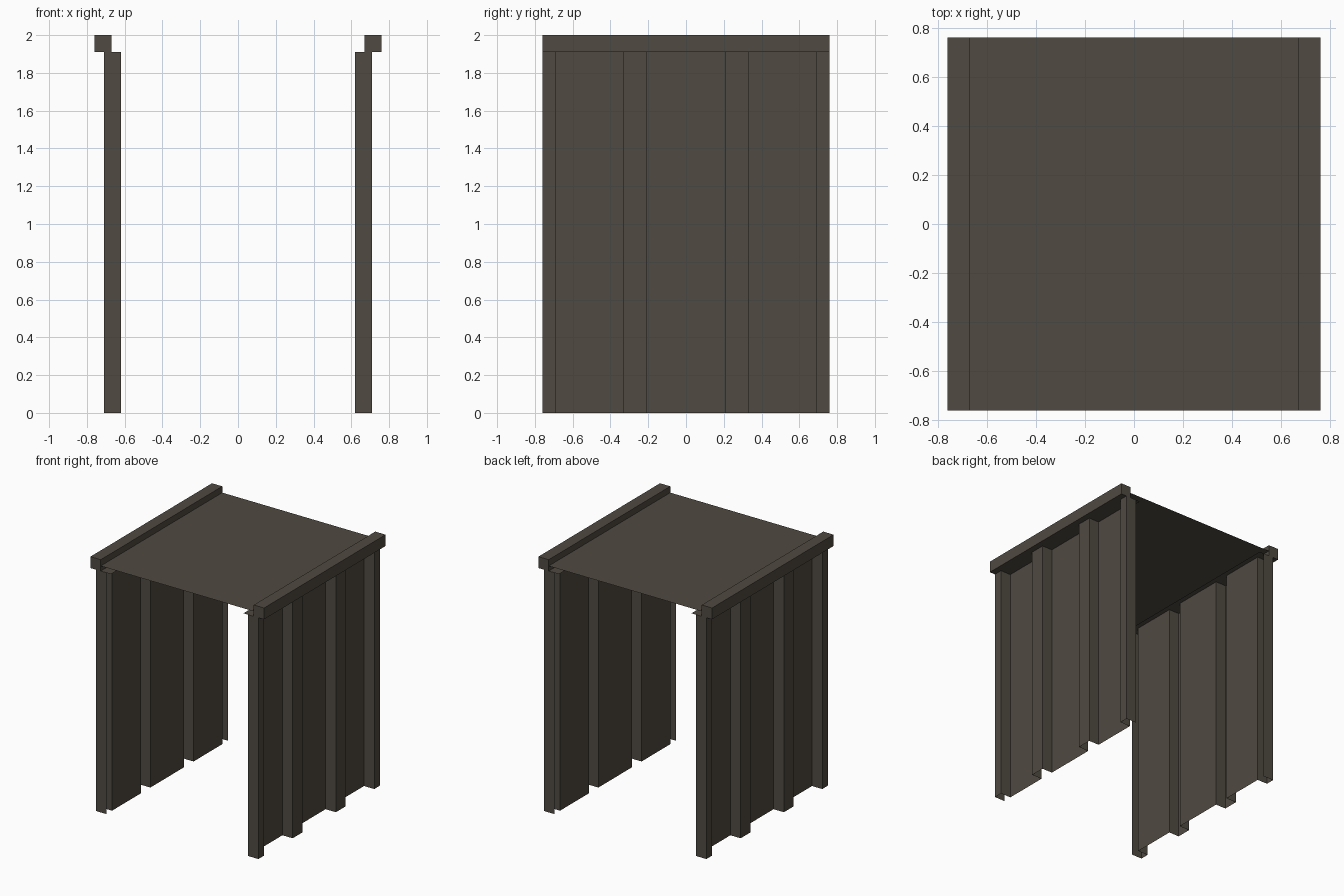
import bpy, bmesh

if "Cube" in bpy.data.objects:
    bpy.data.objects.remove(bpy.data.objects["Cube"])

# one dark weathered metal colour
metal = bpy.data.materials.new("dark grey brown metal")
metal.diffuse_color = (0.08, 0.069, 0.054, 1)
metal.use_nodes = True
metal.node_tree.nodes["Principled BSDF"].inputs["Base Color"].default_value = metal.diffuse_color

HALF = 0.76        # half depth and half width
RAIL_Z = 1.91      # underside of rails


def finish(name, bm):
    mesh = bpy.data.meshes.new(name)
    bm.to_mesh(mesh)
    bm.free()
    mesh.materials.append(metal)
    obj = bpy.data.objects.new(name, mesh)
    bpy.context.collection.objects.link(obj)
    return obj


def sheet(name, x0, x1, z):
    """Thin horizontal plate running the full depth."""
    bm = bmesh.new()
    bm.faces.new([bm.verts.new(p) for p in
                  ((x0, -HALF, z), (x1, -HALF, z), (x1, HALF, z), (x0, HALF, z))])
    return finish(name, bm)


def wall(name, side):
    """Corrugated sheet: a square-wave profile extruded upwards."""
    inner, outer = 0.62, 0.71
    xs, level = [(inner, -HALF)], inner
    for y in (-HALF, -0.69, -0.33, -0.21, 0.21, 0.33, 0.69, HALF):
        if xs[-1] != (level, y):
            xs.append((level, y))
        level = outer if level == inner else inner
        xs.append((level, y))
    bm = bmesh.new()
    low = [bm.verts.new((side * x, y, 0)) for x, y in xs]
    high = [bm.verts.new((side * x, y, RAIL_Z)) for x, y in xs]
    for i in range(len(xs) - 1):
        quad = [low[i], low[i + 1], high[i + 1], high[i]]
        bm.faces.new(quad if side > 0 else quad[::-1])
    return finish(name, bm)


def rail(name, side):
    """Square beam along the top edge."""
    bm = bmesh.new()
    bmesh.ops.create_cube(bm, size=1)
    for v in bm.verts:
        v.co.x = side * 0.715 + v.co.x * 0.09
        v.co.y *= 2 * HALF
        v.co.z = 1.955 + v.co.z * 0.09
    return finish(name, bm)


# walls, rails and the ledge plates under the roof
for label, s in (("left", -1), ("right", 1)):
    wall(label + "_corrugated_wall", s)
    rail(label + "_top_rail", s)
    sheet(label + "_ledge", *sorted((s * 0.58, s * 0.67)), RAIL_Z)

# flat roof panel between the rails
sheet("roof_panel", -0.67, 0.67, 1.95)
